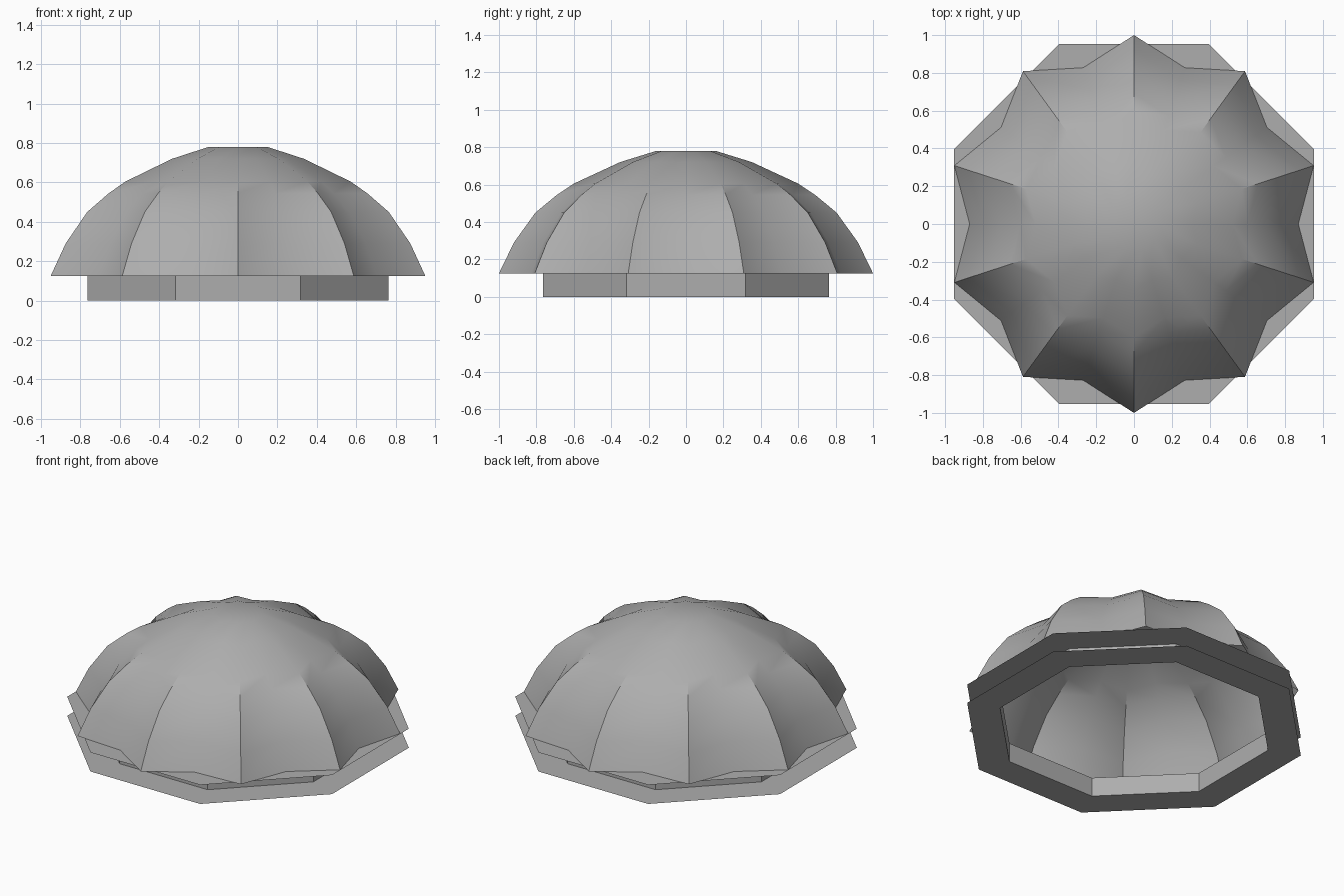
import bpy
import bmesh
import math

cube = bpy.data.objects.get("Cube")
if cube:
    bpy.data.objects.remove(cube, do_unlink=True)

GREY = (0.42, 0.42, 0.42, 1.0)
grey = bpy.data.materials.new("plain grey")
grey.use_nodes = True
grey.diffuse_color = GREY
grey.node_tree.nodes["Principled BSDF"].inputs["Base Color"].default_value = GREY


def polygon(sides, start, radius):
    """Outline points around the vertical axis; radius is a function of the index."""
    step = 2 * math.pi / sides
    return [(radius(i) * math.cos(start + i * step),
             radius(i) * math.sin(start + i * step)) for i in range(sides)]


def loft(name, outline, profile, cap_top=False):
    """Sweep an outline through (scale, height) levels as an open shell."""
    bm = bmesh.new()
    rings = [[bm.verts.new((x * s, y * s, z)) for x, y in outline] for s, z in profile]
    n = len(outline)
    for low, high in zip(rings, rings[1:]):
        for i in range(n):
            j = (i + 1) % n
            bm.faces.new((low[i], low[j], high[j], high[i]))
    if cap_top:
        bm.faces.new(rings[-1])
    mesh = bpy.data.meshes.new(name)
    bm.to_mesh(mesh)
    bm.free()
    mesh.materials.append(grey)
    obj = bpy.data.objects.new(name, mesh)
    bpy.context.collection.objects.link(obj)
    return obj


# Ten-pointed fluted dome, open underneath, with a small flat crown
star = polygon(20, math.pi / 2, lambda i: 0.87 if i % 2 else 1.0)
dome = loft("fluted_dome", star,
            [(1.0, 0.125), (0.92, 0.29), (0.805, 0.45), (0.69, 0.545),
             (0.60, 0.605), (0.352, 0.72), (0.158, 0.78)], cap_top=True)
bpy.ops.object.select_all(action="DESELECT")
dome.select_set(True)
bpy.context.view_layer.objects.active = dome
bpy.ops.object.shade_smooth_by_angle(angle=math.radians(32))

# Eight-sided base: thin lower flange, upright wall, thin upper flange
corner = math.cos(math.pi / 8)
octagon = polygon(8, math.pi / 8, lambda i: 1 / corner)
loft("octagonal_base", octagon,
     [(0.953, 0.0), (0.765, 0.0), (0.765, 0.124), (0.953, 0.124)])
